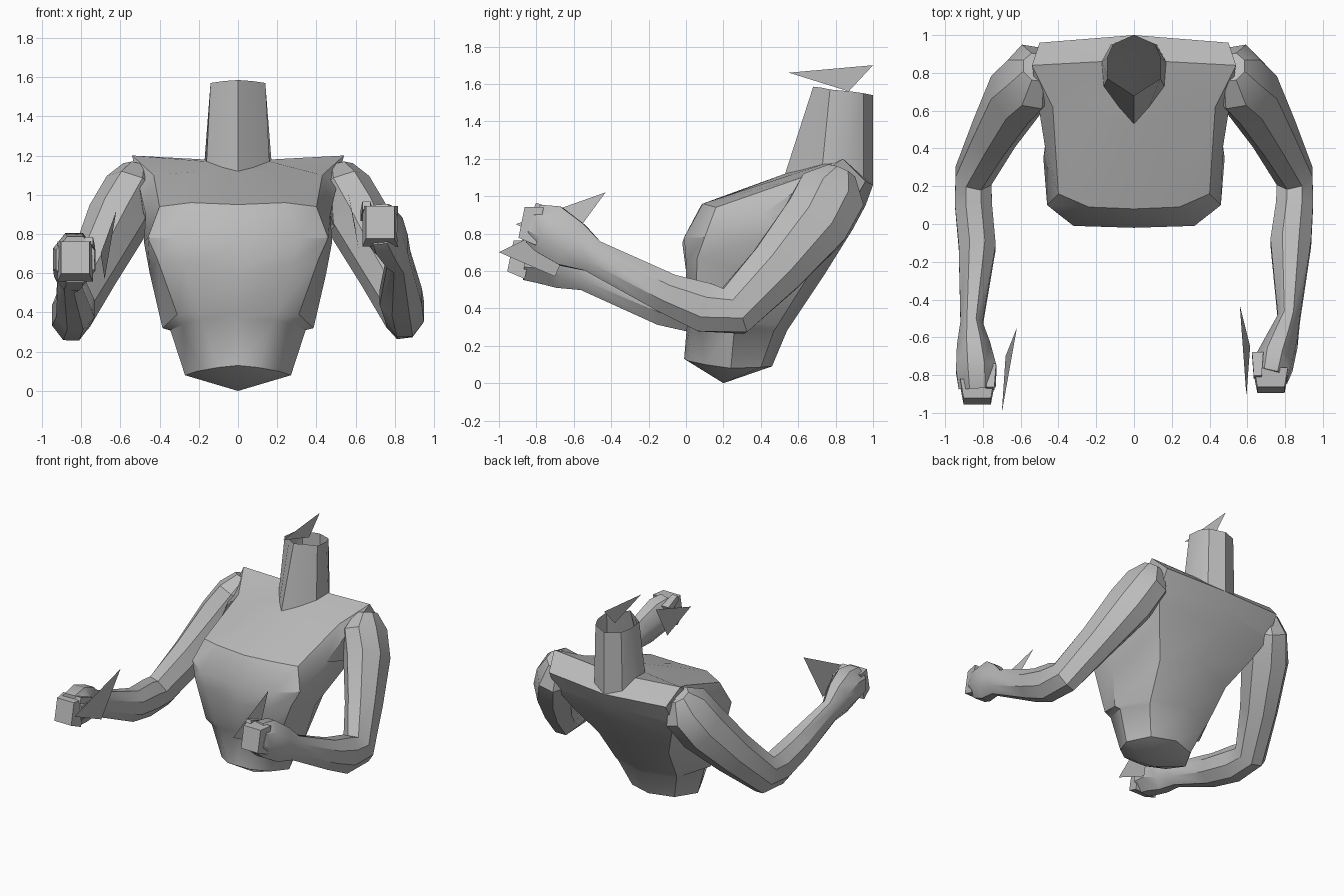
import bpy
import bmesh
import math
from mathutils import Vector

default_cube = bpy.data.objects.get("Cube")
if default_cube:
    bpy.data.objects.remove(default_cube, do_unlink=True)

# The single clay colour
GREY = (.5, .5, .5, 1)
clay = bpy.data.materials.new("clay_grey")
clay.use_nodes = True
clay.diffuse_color = GREY
clay.node_tree.nodes["Principled BSDF"].inputs["Base Color"].default_value = GREY


def finish(name, bm):
    """Turn a bmesh into a coloured object in the scene."""
    bmesh.ops.remove_doubles(bm, verts=bm.verts[:], dist=1e-5)
    bmesh.ops.recalc_face_normals(bm, faces=bm.faces[:])
    mesh = bpy.data.meshes.new(name)
    bm.to_mesh(mesh)
    bm.free()
    mesh.materials.append(clay)
    obj = bpy.data.objects.new(name, mesh)
    bpy.context.collection.objects.link(obj)
    return obj


def loft(name, rings, start, end):
    """Skin closed rings of points, with fans to a start and end point."""
    bm = bmesh.new()
    loops = [[bm.verts.new(p) for p in ring] for ring in rings]
    count = len(loops[0])
    for lower, upper in zip(loops, loops[1:]):
        for i in range(count):
            j = (i + 1) % count
            bm.faces.new((lower[i], lower[j], upper[j], upper[i]))
    for tip, loop in ((start, loops[0]), (end, loops[-1])):
        apex = bm.verts.new(tip)
        for i in range(count):
            bm.faces.new((loop[i], loop[(i + 1) % count], apex))
    return finish(name, bm)


def whole(half):
    """Complete a half ring that runs from front centre to back centre."""
    return half + [(-x, y, z) for x, y, z in reversed(half[1:-1])]


def limb(name, stations, sides=8):
    """Tube along stations of (centre, half width, half depth)."""
    centres = [Vector(s[0]) for s in stations]
    rings = []
    for i, (_, width, depth) in enumerate(stations):
        before, after = centres[max(i - 1, 0)], centres[min(i + 1, len(centres) - 1)]
        along = (after - before).normalized()
        across = Vector((1, 0, 0))
        across = (across - along * across.dot(along)).normalized()
        normal = along.cross(across)
        ring = []
        for k in range(sides):
            angle = math.tau * (k + .5) / sides
            ring.append(centres[i] + across * width * 1.06 * math.cos(angle)
                        + normal * depth * 1.06 * math.sin(angle))
        rings.append(ring)
    return loft(name, rings, centres[0], centres[-1])


def block(name, centre, size, tilt, taper):
    """Tapered block, narrower towards the front, tipped about x."""
    bm = bmesh.new()
    bmesh.ops.create_cube(bm, size=1)
    for v in bm.verts:
        shrink = taper if v.co.y < 0 else 1
        v.co = Vector((v.co.x * size[0] * shrink, v.co.y * size[1], v.co.z * size[2] * shrink))
        y, z = v.co.y, v.co.z
        v.co.y = y * math.cos(tilt) - z * math.sin(tilt)
        v.co.z = y * math.sin(tilt) + z * math.cos(tilt)
        v.co += Vector(centre)
    return finish(name, bm)


def plate(name, corners):
    """Flat triangular shard."""
    bm = bmesh.new()
    bm.faces.new([bm.verts.new(c) for c in corners])
    return finish(name, bm)


def weld(body, part):
    """Union a part into the body and drop the separate part."""
    union = body.modifiers.new("weld", 'BOOLEAN')
    union.operation = 'UNION'
    union.solver = 'EXACT'
    union.object = part
    bpy.context.view_layer.objects.active = body
    bpy.ops.object.modifier_apply(modifier=union.name)
    bpy.data.objects.remove(part, do_unlink=True)


# Torso: half rings from the pelvis, under the ribs, up to the shoulder line
torso_halves = [
    [(0, -.01, .13), (.1, .01, .12), (.21, .1, .1), (.27, .24, .08), (.18, .4, .085), (0, .46, .09)],
    [(0, .01, .37), (.19, .03, .36), (.28, .08, .34), (.345, .26, .31), (.25, .47, .28), (0, .54, .28)],
    [(0, 0, .4), (.2, 0, .4), (.31, .05, .39), (.385, .25, .32), (.26, .49, .31), (0, .56, .31)],
    [(0, 0, .6), (.28, 0, .65), (.41, .06, .67), (.45, .3, .6), (.3, .64, .55), (0, .74, .58)],
    [(0, -.02, .75), (.32, -.01, .78), (.46, .1, .78), (.48, .35, .76), (.42, .78, .76), (0, .89, .82)],
    [(0, .08, .95), (.24, .09, .96), (.4, .16, .94), (.47, .4, .9), (.5, .87, .92), (0, .96, .95)],
    [(0, .53, 1.12), (.2, .58, 1.12), (.43, .62, 1.1), (.54, .84, 1.2), (.5, .96, 1.08), (0, 1, 1.06)],
]
# Neck: faceted collar rising out of the shoulder line
neck_halves = [
    [(0, .53, 1.12), (.08, .62, 1.14), (.16, .73, 1.17), (.17, .86, 1.18), (.12, .95, 1.1), (0, 1, 1.06)],
    [(0, .68, 1.585), (.07, .725, 1.58), (.14, .77, 1.57), (.14, .88, 1.56), (.11, .95, 1.55), (0, 1, 1.54)],
]
body = loft("body", [whole(h) for h in torso_halves + neck_halves], (0, .2, 0), (0, .85, 1.56))

# Arms: shared upper arm, separate forearm poses
upper_arm = [
    ((.51, .83, 1.13), .08, .08),
    ((.54, .78, 1.02), .14, .185),
    ((.62, .69, .86), .15, .185),
    ((.74, .48, .61), .12, .155),
    ((.85, .255, .385), .1, .135),
]
forearms = {
    "left": (1, [((.85, .1, .405), .1, .135), ((.83, -.1, .48), .11, .11),
                 ((.82, -.5, .68), .06, .09), ((.79, -.61, .74), .08, .13),
                 ((.745, -.73, .82), .1, .14), ((.725, -.81, .85), .09, .11)]),
    "right": (-1, [((.85, .1, .385), .1, .13), ((.83, -.12, .42), .1, .115),
                   ((.86, -.53, .58), .06, .09), ((.85, -.65, .63), .09, .13),
                   ((.835, -.77, .67), .11, .14), ((.83, -.87, .67), .1, .12)]),
}
for side, (sign, forearm) in forearms.items():
    stations = [((sign * c[0], c[1], c[2]), w, d) for c, w, d in upper_arm + forearm]
    weld(body, limb(side + "_arm", stations))
    # Curled fingers and thumb at the end of the arm
    x, y, z = stations[-1][0]
    weld(body, block(side + "_fingers", (x, y - .02, z), (.18, .1, .21), -.2, .8))
    weld(body, block(side + "_thumb", (x - sign * .07, y + .06, z + .07), (.06, .13, .06), -.4, .7))

# Open the top of the neck
bm = bmesh.new()
bm.from_mesh(body.data)
lid = [f for f in bm.faces if f.calc_center_median().z > 1.5 and abs(f.normal.z) > .7]
bmesh.ops.delete(bm, geom=lid, context='FACES')
bm.to_mesh(body.data)
bm.free()

# Soft shading with crisp creases
bpy.ops.object.select_all(action='DESELECT')
body.select_set(True)
bpy.context.view_layer.objects.active = body
bpy.ops.object.shade_smooth_by_angle(angle=math.radians(35))

# Thin shards above the neck and beside each hand
plate("neck_shard", [(0, .55, 1.66), (0, 1, 1.7), (0, .87, 1.56)])
plate("left_shard", [(.56, -.43, 1.02), (.595, -.91, .85), (.615, -.65, .72)])
plate("right_shard", [(-.62, -.55, .92), (-.7, -1, .7), (-.68, -.7, .57)])
